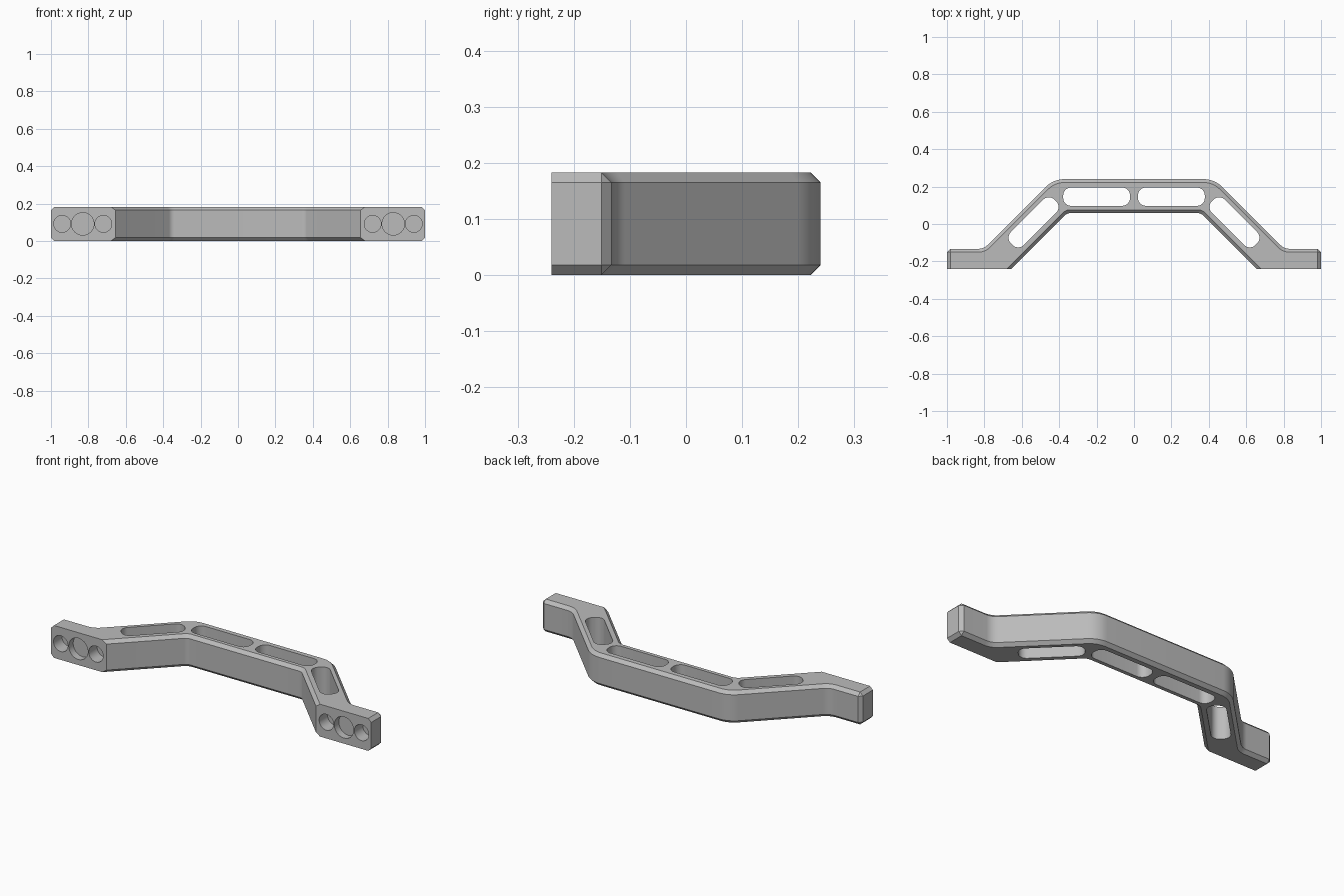
import bpy
import bmesh
import math
from mathutils import Vector, Matrix

if "Cube" in bpy.data.objects:
    bpy.data.objects.remove(bpy.data.objects["Cube"])

HEIGHT = 0.183
FRONT = -0.24
CHAMFER = 0.018

grey = bpy.data.materials.new("plain grey")
grey.use_nodes = True
colour = (0.5, 0.5, 0.5, 1)
grey.diffuse_color = colour
grey.node_tree.nodes["Principled BSDF"].inputs["Base Color"].default_value = colour


def rounded(corners, steps=8):
    """Replace each (x, y, radius) corner of a closed outline with a fillet arc."""
    points = []
    for i, (x, y, radius) in enumerate(corners):
        here = Vector((x, y))
        if radius == 0:
            points.append(here)
            continue
        back = (Vector(corners[i - 1][:2]) - here).normalized()
        ahead = (Vector(corners[(i + 1) % len(corners)][:2]) - here).normalized()
        half = back.angle(ahead) / 2
        centre = here + (back + ahead).normalized() * radius / math.sin(half)
        start = here + back * radius / math.tan(half) - centre
        end = here + ahead * radius / math.tan(half) - centre
        sweep = start.angle_signed(end)
        for k in range(steps + 1):
            points.append(centre + Matrix.Rotation(-sweep * k / steps, 2) @ start)
    return points


def extrude(bm, points, depth, matrix=Matrix()):
    """Add a closed prism over an outline, then place it."""
    face = bm.faces.new([bm.verts.new((p.x, p.y, 0)) for p in points])
    made = bmesh.ops.extrude_face_region(bm, geom=[face])["geom"]
    top = [v for v in made if isinstance(v, bmesh.types.BMVert)]
    bmesh.ops.translate(bm, verts=top, vec=(0, 0, depth))
    bmesh.ops.transform(bm, verts=top + list(face.verts), matrix=matrix)


def finish(bm, name):
    bmesh.ops.recalc_face_normals(bm, faces=bm.faces)
    mesh = bpy.data.meshes.new(name)
    bm.to_mesh(mesh)
    bm.free()
    mesh.materials.append(grey)
    obj = bpy.data.objects.new(name, mesh)
    bpy.context.collection.objects.link(obj)
    return obj


# Arched handle bar with two feet: half outline, mirrored
half = [(0.357, 0.058, 0.04), (0.655, FRONT, 0), (1, FRONT, 0),
        (1, -0.133, 0), (0.803, -0.133, 0.08), (0.43, 0.24, 0.14)]
outline = rounded(half + [(-x, y, r) for x, y, r in reversed(half)])
bm = bmesh.new()
extrude(bm, outline, HEIGHT)
bmesh.ops.recalc_face_normals(bm, faces=bm.faces)

# Chamfer the rims and the rear foot corners, leaving the mounting faces sharp
rims = []
for edge in bm.edges:
    a, b = (v.co for v in edge.verts)
    upright = abs(a.z - b.z) > 0.1
    mounting = max(a.y, b.y) < FRONT + 0.001
    rear_corner = abs(a.x) > 0.999 and a.y > FRONT + 0.05
    if (upright and rear_corner) or not (upright or mounting):
        rims.append(edge)
bmesh.ops.bevel(bm, geom=rims, offset=CHAMFER, offset_type='OFFSET',
                segments=1, profile=0.5, affect='EDGES')
handle = finish(bm, "handle")

# Cutters: slots through the bar and blind holes in the feet
bm = bmesh.new()


def slot(x, y, length, width, angle):
    a, b, r = length / 2, width / 2, 0.042
    shape = rounded([(-a, -b, r), (a, -b, r), (a, b, r), (-a, b, r)])
    place = Matrix.Translation((x, y, -0.1)) @ Matrix.Rotation(angle, 4, 'Z')
    extrude(bm, shape, HEIGHT + 0.2, place)


def hole(x, radius, depth):
    place = Matrix.Translation((x, FRONT, HEIGHT / 2)) @ Matrix.Rotation(math.pi / 2, 4, 'X')
    place = place @ Matrix.Translation((0, 0, 0.05 - (depth + 0.05) / 2))
    # The cylinder runs from outside the mounting face to the hole floor
    place = place @ Matrix.Translation((0, 0, 0))
    bmesh.ops.create_cone(bm, cap_ends=True, segments=40, radius1=radius,
                          radius2=radius, depth=depth + 0.05, matrix=place)


for side in (-1, 1):
    slot(side * 0.2, 0.146, 0.357, 0.098, 0)
    slot(side * 0.537, 0.009, 0.33, 0.098, -side * math.pi / 4)
    hole(side * 0.83, 0.06, 0.04)
    for x in (0.72, 0.94):
        hole(side * x, 0.045, 0.075)
cutter = finish(bm, "cutter")
cutter.hide_render = True

cut = handle.modifiers.new("openings", 'BOOLEAN')
cut.operation = 'DIFFERENCE'
cut.solver = 'EXACT'
cut.object = cutter
bpy.ops.object.select_all(action='DESELECT')
handle.select_set(True)
bpy.context.view_layer.objects.active = handle
bpy.ops.object.modifier_apply(modifier=cut.name)
bpy.data.objects.remove(cutter)
bpy.ops.object.shade_smooth_by_angle(angle=math.radians(25))
